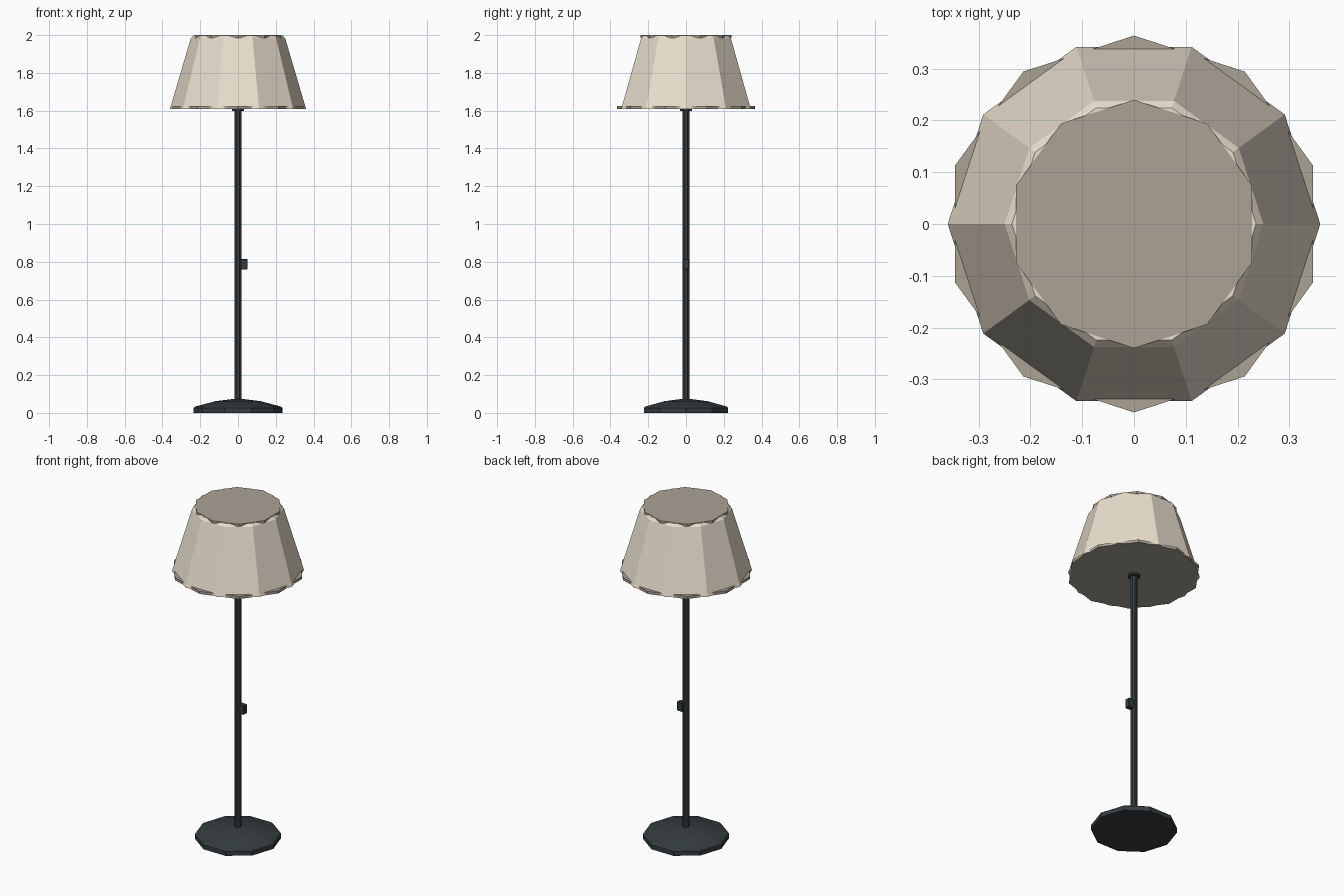
import bpy, bmesh, math

if "Cube" in bpy.data.objects:
    bpy.data.objects.remove(bpy.data.objects["Cube"])


def material(name, rgb):
    m = bpy.data.materials.new(name)
    m.diffuse_color = (*rgb, 1)
    m.use_nodes = True
    m.node_tree.nodes["Principled BSDF"].inputs["Base Color"].default_value = m.diffuse_color
    return m


def finish(name, bm, mat):
    bmesh.ops.recalc_face_normals(bm, faces=bm.faces)
    me = bpy.data.meshes.new(name)
    bm.to_mesh(me)
    bm.free()
    me.materials.append(mat)
    ob = bpy.data.objects.new(name, me)
    bpy.context.collection.objects.link(ob)
    return ob


def lathe(name, profile, sides, mat, turn=0.0):
    """Closed faceted solid from (radius, z) points, bottom to top."""
    bm = bmesh.new()
    rings = []
    for r, z in profile:
        angles = [turn + math.tau * i / sides for i in range(sides)]
        rings.append([bm.verts.new((r * math.cos(a), r * math.sin(a), z)) for a in angles])
    for lo, hi in zip(rings, rings[1:]):
        for i in range(sides):
            j = (i + 1) % sides
            bm.faces.new((lo[i], lo[j], hi[j], hi[i]))
    bm.faces.new(rings[0][::-1])
    bm.faces.new(rings[-1])
    return finish(name, bm, mat)


metal = material("dark_metal", (0.035, 0.045, 0.05))
fabric = material("cream_fabric", (0.82, 0.74, 0.62))
trim = material("taupe_trim", (0.40, 0.36, 0.30))

# Weighted base and stem
lathe("base", [(0.235, 0), (0.235, 0.027), (0.225, 0.034), (0.12, 0.062), (0.03, 0.073)], 10, metal)
lathe("pole", [(0.019, 0.06), (0.019, 1.607)], 8, metal, math.pi / 8)
lathe("collar", [(0.035, 1.597), (0.035, 1.61)], 8, metal, math.pi / 8)

# Shade with a small bevelled top edge
lathe("shade", [(0.36, 1.61), (0.25, 1.983), (0.236, 1.998)], 10, fabric)

# Trim discs, turned half a facet against the shade
half = math.pi / 10
lathe("lower_trim", [(0.364, 1.608), (0.364, 1.624)], 10, trim, half)
lathe("upper_trim", [(0.24, 1.985), (0.24, 2.0)], 10, trim, half)

# Switch on the side of the pole
bm = bmesh.new()
bmesh.ops.create_cube(bm, size=1)
for v in bm.verts:
    v.co = (0.032 + v.co.x * 0.036, v.co.y * 0.03, 0.788 + v.co.z * 0.056)
bmesh.ops.bevel(bm, geom=bm.edges[:], offset=0.003, segments=1, affect='EDGES')
finish("switch", bm, metal)
